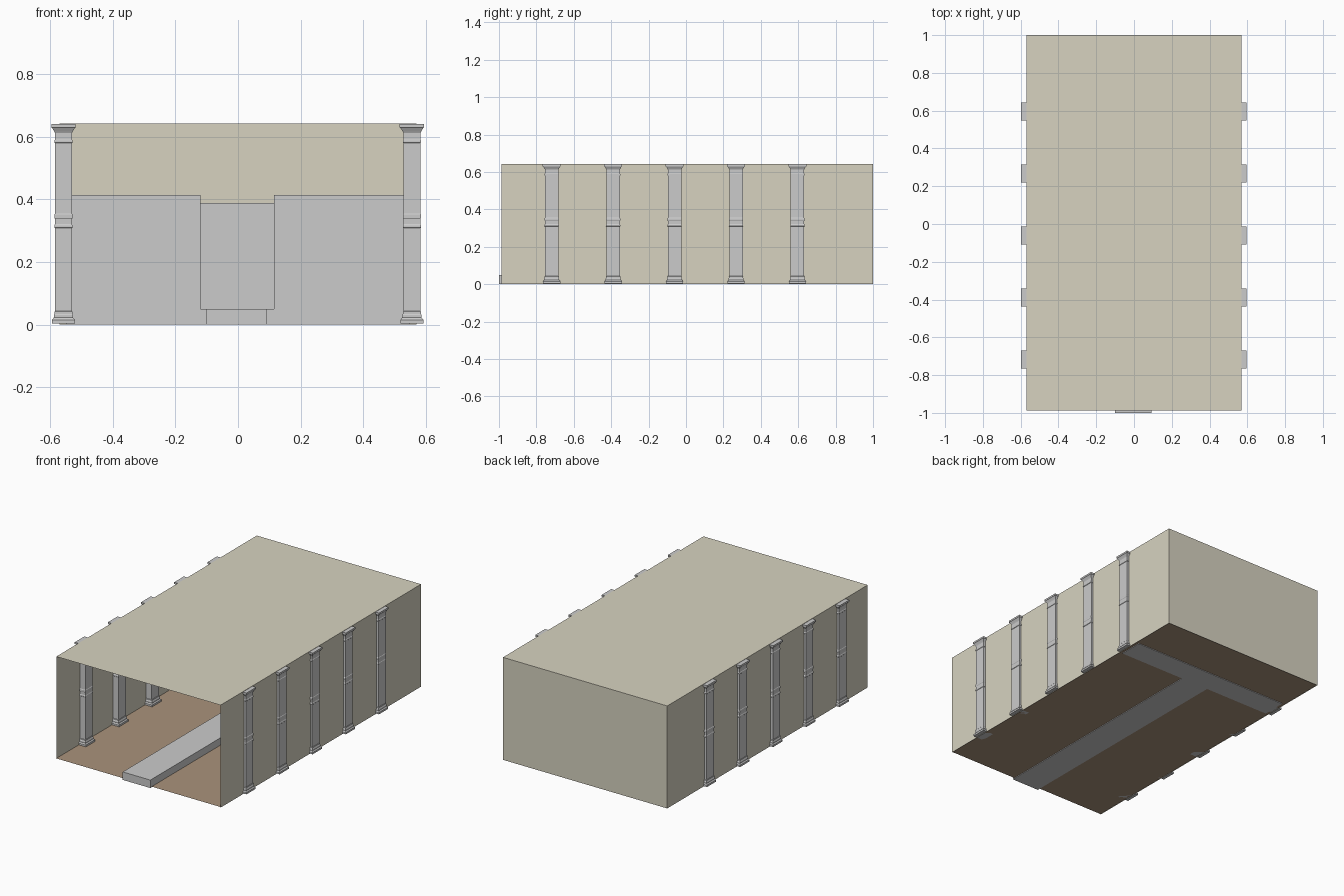
import bpy, bmesh

if "Cube" in bpy.data.objects:
    bpy.data.objects.remove(bpy.data.objects["Cube"])


def material(name, rgb):
    m = bpy.data.materials.new(name)
    m.diffuse_color = (*rgb, 1)
    m.use_nodes = True
    m.node_tree.nodes["Principled BSDF"].inputs["Base Color"].default_value = m.diffuse_color
    return m


WALL = material("beige_wall", (0.68, 0.65, 0.53))
FLOOR = material("brown_floor", (0.40, 0.29, 0.20))
STONE = material("dark_stone", (0.53, 0.53, 0.54))


def finish(name, bm, mat=None):
    bmesh.ops.recalc_face_normals(bm, faces=bm.faces)
    mesh = bpy.data.meshes.new(name)
    bm.to_mesh(mesh)
    bm.free()
    obj = bpy.data.objects.new(name, mesh)
    bpy.context.collection.objects.link(obj)
    if mat:
        mesh.materials.append(mat)
    return obj


def box_bm(x, y, z):
    bm = bmesh.new()
    bmesh.ops.create_cube(bm, size=1)
    for v in bm.verts:
        v.co = [lo + (c + 0.5) * (hi - lo) for c, (lo, hi) in zip(v.co, (x, y, z))]
    bm.normal_update()
    return bm


def box(name, x, y, z, mat=None):
    return finish(name, box_bm(x, y, z), mat)


# Hall shell: thin walls and ceiling, open at the front and bottom
W, FRONT, BACK, H = 0.57, -0.987, 1.0, 0.643
bm = box_bm((-W, W), (FRONT, BACK), (0, H))
bmesh.ops.delete(bm, geom=[f for f in bm.faces if f.normal.y < -0.5 or f.normal.z < -0.5],
                 context='FACES')
finish("hall_walls", bm, WALL)

# Floor sheet
bm = box_bm((-W, W), (FRONT, BACK), (0, 0.004))
bmesh.ops.delete(bm, geom=[f for f in bm.faces if f.normal.z < 0.5], context='FACES')
finish("floor", bm, FLOOR)

# Runway and stage with a recessed centre panel
S0, S1 = 0.55, 0.70
box("runway", (-0.10, 0.092), (-1.0, S0), (0, 0.05))
box("stage_deck", (-0.12, 0.115), (S0, S1), (0, 0.05))
box("stage_centre_panel", (-0.12, 0.115), (0.63, S1), (0.05, 0.388))
box("stage_left_panel", (-0.55, -0.12), (S0, S1), (0, 0.415))
box("stage_right_panel", (0.115, 0.55), (S0, S1), (0, 0.415))

# Column profile: (projection beyond the shaft, height)
PROFILE = [(0.010, 0.004), (0.010, 0.015), (0.004, 0.022), (0.004, 0.030),
           (0.002, 0.034), (0.002, 0.041), (0, 0.043),
           (0, 0.308), (0.002, 0.310), (0.002, 0.317), (0, 0.321), (0, 0.338),
           (0.002, 0.341), (0.002, 0.352), (0, 0.355),
           (0, 0.580), (0.002, 0.582), (0.002, 0.589), (0, 0.592),
           (0, 0.612), (0.003, 0.618), (0.009, 0.628), (0.012, 0.630), (0.012, 0.641)]


def column(name, cx, cy):
    bm = bmesh.new()
    rings = []
    for d, z in PROFILE:
        hx, hy = 0.027 + d, 0.036 + d
        rings.append([bm.verts.new((cx + sx * hx, cy + sy * hy, z))
                      for sx, sy in ((-1, -1), (1, -1), (1, 1), (-1, 1))])
    for a, b in zip(rings, rings[1:]):
        for i in range(4):
            j = (i + 1) % 4
            bm.faces.new((a[i], a[j], b[j], b[i]))
    bm.faces.new(rings[0][::-1])
    bm.faces.new(rings[-1])
    finish(name, bm, STONE)


# Five columns set into each side wall
for side, cx in (("left", -0.558), ("right", 0.556)):
    for i in range(5):
        column(f"{side}_column_{i + 1}", cx, -0.718 + 0.3285 * i)
